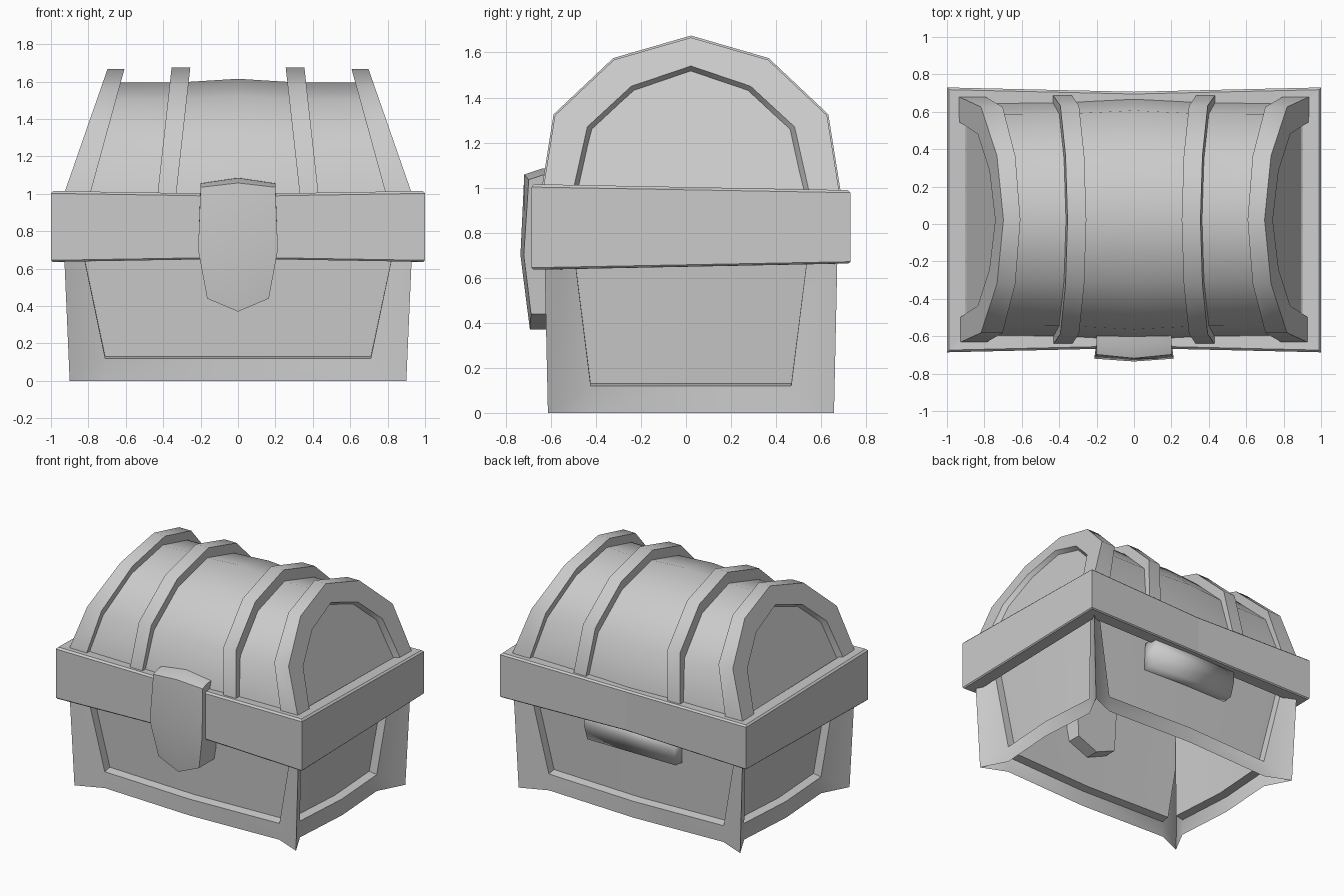
import bpy, bmesh, math

cube = bpy.data.objects.get("Cube")
if cube:
    bpy.data.objects.remove(cube, do_unlink=True)

CY = 0.022  # depth centre of the chest
grey = bpy.data.materials.new("plain grey")
grey.use_nodes = True
COLOUR = (0.6, 0.6, 0.6, 1)
grey.diffuse_color = COLOUR
grey.node_tree.nodes["Principled BSDF"].inputs["Base Color"].default_value = COLOUR


def make(name, verts, faces, smooth=0):
    """Mesh object from points centred in depth, welded, normals outward."""
    bm = bmesh.new()
    vs = [bm.verts.new((x, y + CY, z)) for x, y, z in verts]
    for f in faces:
        bm.faces.new([vs[i] for i in f])
    bmesh.ops.remove_doubles(bm, verts=bm.verts, dist=0.0005)
    bmesh.ops.recalc_face_normals(bm, faces=bm.faces)
    me = bpy.data.meshes.new(name)
    bm.to_mesh(me)
    bm.free()
    me.materials.append(grey)
    ob = bpy.data.objects.new(name, me)
    bpy.context.collection.objects.link(ob)
    if smooth:
        bpy.ops.object.select_all(action='DESELECT')
        ob.select_set(True)
        bpy.context.view_layer.objects.active = ob
        bpy.ops.object.shade_smooth_by_angle(angle=math.radians(smooth))


def loft(name, loops, smooth=0, closed=True, caps=True):
    """Skin a row of equal loops; optionally leave the seam or the ends open."""
    n = len(loops[0])
    verts = [p for loop in loops for p in loop]
    faces = [(k * n + i, k * n + (i + 1) % n, (k + 1) * n + (i + 1) % n, (k + 1) * n + i)
             for k in range(len(loops) - 1) for i in range(n if closed else n - 1)]
    if caps:
        faces += [tuple(range(n)), tuple(range(len(verts) - n, len(verts)))]
    make(name, verts, faces, smooth)


# Chest body: open shell of four walls with flared corner posts and recessed panels
def wall(u0, u1, d0, d1, p0, p1, inset, place):
    top, rail, recess = 0.96, 0.12, 0.06
    db, dt, dm = d0 - inset, d1 - inset * 0.58, d0 - inset + 0.03

    def half(s):
        return [(s * u0, d0, 0), (s * p0, db, 0), (s * p0, db, rail), (s * p1, dt, top),
                (s * u1, d1, top), (s * p0, db - recess, rail + 0.01), (s * p1, dt - recess, top)]
    mid = [(0, dm, 0), (0, dm, rail), (0, dm - recess, rail + 0.01), (0, dt - recess, top)]
    verts = [place(*p) for p in half(-1) + mid + half(1)]
    side = [(0, 1, 2), (0, 2, 3, 4), (1, 7, 8, 2), (2, 8, 9, 5), (2, 5, 6, 3), (5, 9, 10, 6)]
    other = [tuple(i if 7 <= i <= 10 else i + 11 for i in reversed(f)) for f in side]
    return verts, side + other


verts, faces = [], []
for s in (-1, 1):
    for v, f in (wall(0.9, 0.942, 0.635, 0.656, 0.71, 0.885, 0.08, lambda u, d, z: (-s * u, s * d, z)),
                 wall(0.635, 0.656, 0.9, 0.942, 0.445, 0.55, 0.1, lambda u, d, z: (s * d, s * u, z))):
        faces += [tuple(i + len(verts) for i in q) for q in f]
        verts += v
make("chest_body", verts, faces, 40)


# Rim band around the lid, slightly pinched at the middle of front and back
def rim_loop(inset, z_corner, z_mid):
    x, y, m = 1 - inset, 0.708 - inset, 0.685 - inset
    pts = [(-x, -y), (0, -m), (x, -y), (x, y), (0, m), (-x, y)]
    loop = []
    for px, py in pts:
        z = z_mid if px == 0 else z_corner
        loop.append((px, py, 0.83 + (z - 0.83) * (1 - 0.11 * py)))
    return loop


loft("rim_band", [rim_loop(0.1, 0.649, 0.668), rim_loop(0.008, 0.65, 0.665), rim_loop(0, 0.658, 0.673),
                  rim_loop(0, 0.99, 0.975), rim_loop(0.012, 1.002, 0.987), rim_loop(0.1, 0.995, 0.985)],
     caps=False)

# Lid arch profiles (half depth, height)
OUTER = [(0.665, 0.98), (0.61, 1.325), (0.345, 1.575), (0, 1.675)]
INNER = [(0.525, 0.98), (0.46, 1.27), (0.265, 1.45), (0, 1.54)]
BARREL = [(0.645, 0.98), (0.585, 1.28), (0.335, 1.52), (0, 1.615)]


def full(half):
    return [(-y, z) for y, z in half] + [(y, z) for y, z in half[-2::-1]]


def shrink(profile, ky, kz):
    return [(y * ky, 1 + (z - 1) * kz) for y, z in profile]


def lean(low, high, z):
    return low + (high - low) * (z - 1.0) / 0.675


# Barrel lid with a raised middle and sunken end panels, open underneath
loops = []
for f in (-1, -0.45, 0, 0.45, 1):
    k = 1 - 0.035 * min(1, 2 * abs(f))
    loops.append([(f * lean(0.89, 0.66, z), y, z) for y, z in full(shrink(BARREL, k, k))])
loft("lid_barrel", loops, 45, closed=False)


# Leaning hoops over the lid, their inner side tapering inward
def hoop(name, s, outer, inner, out_x, in_x):
    loops = []
    for (yo, zo), (yi, zi), (yt, zt) in zip(full(outer), full(inner), full(shrink(inner, 0.86, 0.88))):
        loops.append([(s * lean(*out_x, zo), yo, zo), (s * lean(*in_x, zo), yo, zo),
                      (s * lean(*in_x, zt), yt, zt), (s * lean(*out_x, zi), yi, zi)])
    loft(name, loops, 45)


for s, word in ((1, "left"), (-1, "right")):
    hoop(word + "_end_hoop", s, shrink(OUTER, 0.99, 0.987), INNER, (0.93, 0.695), (0.79, 0.605))
    hoop(word + "_middle_hoop", s, OUTER, shrink(BARREL, 0.96, 0.96), (0.43, 0.355), (0.33, 0.255))

# Front latch: shield shape with a ridge down the middle
BACK = -0.43


def latch_edge(s):
    return [(s * 0.2, BACK, 1.06), (s * 0.2, -0.66, 1.055), (s * 0.2, -0.72, 1.035),
            (s * 0.213, -0.742, 0.7), (s * 0.165, -0.71, 0.44), (s * 0.165, BACK, 0.44)]


ridge = [(0, BACK, 1.09), (0, -0.66, 1.085), (0, -0.74, 1.058),
         (0, -0.757, 0.7), (0, -0.715, 0.37), (0, BACK, 0.37)]
loft("latch", [latch_edge(-1), ridge, latch_edge(1)], 20)

# Softly shaded hinge plate under the rim at the back
section = [(0.47, 0.69), (0.645, 0.69), (0.645, 0.6), (0.61, 0.49), (0.47, 0.48)]
loft("back_hinge", [[(x, y, z) for y, z in section] for x in (-0.36, 0.36)], 120)
